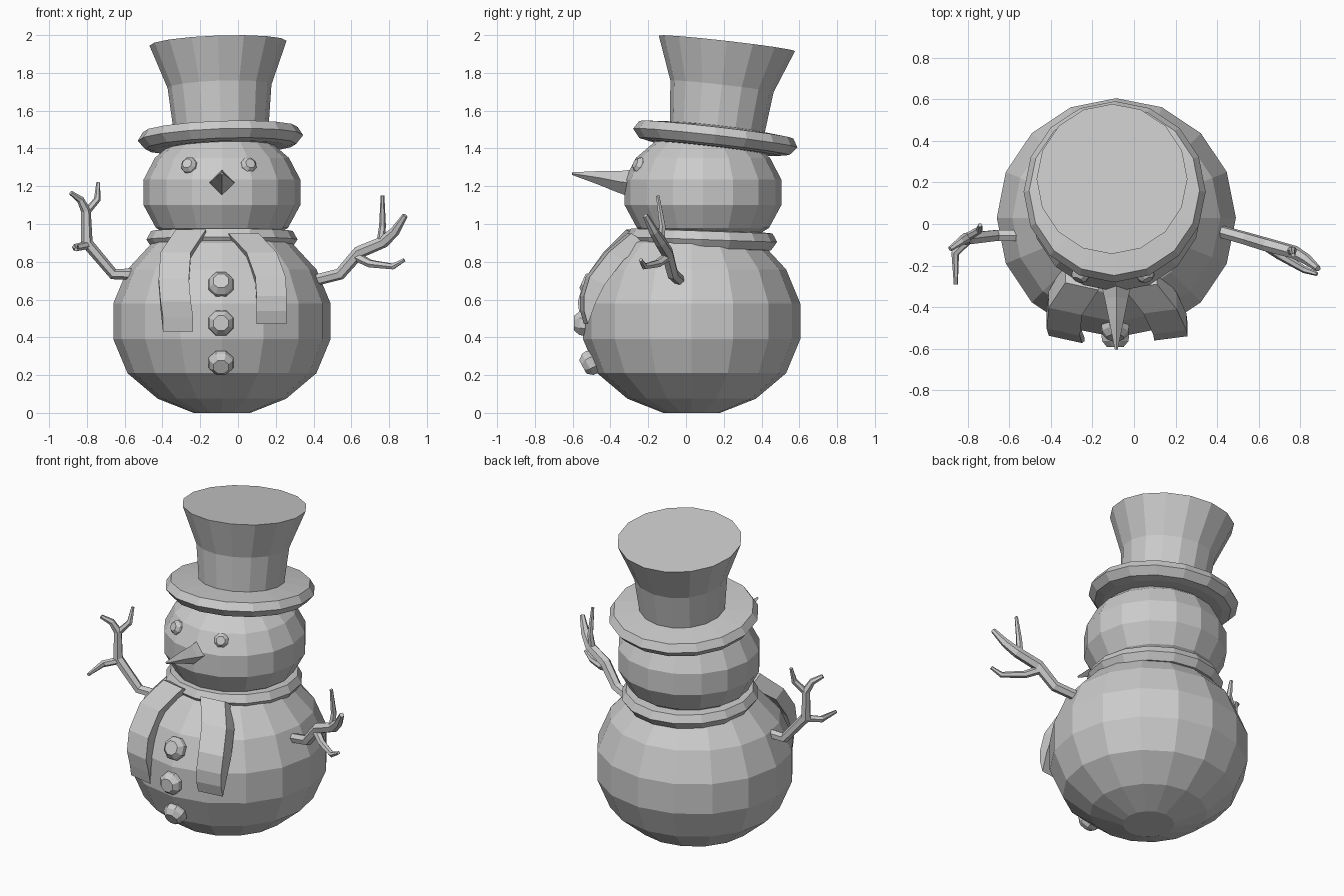
import bpy, bmesh
from math import cos, sin, tau, radians
from mathutils import Vector, Matrix, Euler

cube = bpy.data.objects.get("Cube")
if cube:
    bpy.data.objects.remove(cube)

GREY = (0.6, 0.6, 0.6, 1)
grey = bpy.data.materials.new("plain grey")
grey.use_nodes = True
grey.diffuse_color = GREY
grey.node_tree.nodes["Principled BSDF"].inputs["Base Color"].default_value = GREY

AXIS_X = -0.085


def loft(bm, rings):
    """Skin a list of equal rings and cap both ends."""
    rows = [[bm.verts.new(p) for p in ring] for ring in rings]
    for a, b in zip(rows, rows[1:]):
        for i in range(len(a)):
            j = (i + 1) % len(a)
            bm.faces.new((a[i], a[j], b[j], b[i]))
    bm.faces.new(rows[0][::-1])
    bm.faces.new(rows[-1])


def circle(radius, z, sides):
    return [Vector((radius * cos(tau * i / sides), radius * sin(tau * i / sides), z))
            for i in range(sides)]


def finish(name, bm):
    bmesh.ops.recalc_face_normals(bm, faces=bm.faces)
    mesh = bpy.data.meshes.new(name)
    bm.to_mesh(mesh)
    bm.free()
    mesh.materials.append(grey)
    obj = bpy.data.objects.new(name, mesh)
    bpy.context.collection.objects.link(obj)
    return obj


def lathe(name, profile, place, turn=(0, 0, 0), sides=16):
    """Turn (radius, height) pairs round z, then tilt and move."""
    bm = bmesh.new()
    loft(bm, [circle(r, z, sides) for r, z in profile])
    obj = finish(name, bm)
    angles = Euler([radians(a) for a in turn])
    obj.data.transform(Matrix.Translation(place) @ angles.to_matrix().to_4x4())
    return obj


def sweep(bm, path, radii, sides=6):
    """Tapered faceted tube along a path."""
    pts = [Vector(p) for p in path]
    steps = [(b - a).normalized() for a, b in zip(pts, pts[1:])]
    heading = Vector((0, 0, 1))
    frame = Matrix.Identity(3)
    rings = []
    for i, (p, r) in enumerate(zip(pts, radii)):
        t = (steps[max(i - 1, 0)] + steps[min(i, len(steps) - 1)]).normalized()
        frame = heading.rotation_difference(t).to_matrix() @ frame
        heading = t
        rings.append([p + frame @ v for v in circle(r, 0, sides)])
    loft(bm, rings)


# Snow balls
lathe("body", [(0.15, 0), (0.34, 0.075), (0.5, 0.21), (0.575, 0.39), (0.575, 0.58),
               (0.5, 0.76), (0.37, 0.9), (0.2, 0.97)], (AXIS_X, 0.03, 0))
lathe("head", [(0.24, 0.91), (0.35, 0.98), (0.415, 1.1), (0.415, 1.235),
               (0.355, 1.35), (0.25, 1.44), (0.14, 1.48)], (AXIS_X, 0.09, 0))

# Hat, leaning back and slightly sideways
HAT_TURN = (-6.5, -2, 0)
lathe("hat_brim", [(0.35, -0.055), (0.4, -0.045), (0.438, 0), (0.41, 0.045), (0.24, 0.06)],
      (-0.093, 0.155, 1.455), HAT_TURN)
lathe("hat_crown", [(0.252, 0), (0.275, 0.225), (0.363, 0.455)],
      (-0.09, 0.165, 1.505), HAT_TURN)

# Scarf loop
lathe("scarf_loop", [(0.33, -0.05), (0.37, -0.045), (0.4, 0), (0.375, 0.045), (0.3, 0.05)],
      (AXIS_X, 0.082, 0.918), (-2, 0, 0))

# Scarf tails: x, outer y and z, inner y and z down the strip
tails = {
    "scarf_tail_right": (0.22, [
        (-0.25, -0.3, 0.97, -0.2, 0.92), (-0.33, -0.42, 0.85, -0.34, 0.81),
        (-0.34, -0.52, 0.71, -0.44, 0.67), (-0.33, -0.555, 0.59, -0.5, 0.55),
        (-0.317, -0.545, 0.505, -0.53, 0.43)]),
    "scarf_tail_left": (-0.13, [
        (0.03, -0.3, 0.95, -0.22, 0.9), (0.125, -0.42, 0.85, -0.34, 0.81),
        (0.172, -0.52, 0.72, -0.44, 0.68), (0.178, -0.55, 0.62, -0.49, 0.58),
        (0.177, -0.55, 0.54, -0.53, 0.47)]),
}
for name, (slope, rows) in tails.items():
    bm = bmesh.new()
    rings = []
    for x, yo, zo, yi, zi in rows:
        half = 0.08
        lean = -slope * half
        rings.append([(x - half, yo - lean, zo), (x + half, yo + lean, zo),
                      (x + half, yi + lean, zi), (x - half, yi - lean, zi)])
    loft(bm, rings)
    finish(name, bm)


# Buttons and eyes: faceted studs facing out of the snow
def stud(name, place, facing, size):
    profile = [(0.7, -0.7), (1, -0.1), (0.95, 0.25), (0.6, 0.65)]
    obj = lathe(name, [(r * size, z * size) for r, z in profile], (0, 0, 0), (0, 0, 22.5), 8)
    turn = Vector(facing).to_track_quat('Z', 'Y').to_matrix().to_4x4()
    obj.data.transform(Matrix.Translation(place) @ turn)


for label, y, z, rise in (("top", -0.505, 0.68, 0.45), ("middle", -0.545, 0.475, 0),
                          ("bottom", -0.505, 0.265, -0.55)):
    stud(label + "_button", (AXIS_X - 0.005, y, z), (0, -1, rise), 0.072)
for label, side in (("right", -1), ("left", 1)):
    stud(label + "_eye", (AXIS_X - 0.017 + side * 0.157, -0.245, 1.31),
         (side * 0.4, -0.9, 0.4), 0.045)

# Nose
bm = bmesh.new()
sweep(bm, [(AXIS_X, -0.28, 1.215), (AXIS_X, -0.36, 1.225), (AXIS_X, -0.46, 1.245),
           (AXIS_X, -0.603, 1.267)], (0.075, 0.056, 0.036, 0.007), 4)
finish("nose", bm)

# Stick arms, each a main stem with twigs
arms = {
    "right_arm": [
        ([(-0.5, -0.055, 0.735), (-0.66, -0.055, 0.735), (-0.8, -0.07, 0.9),
          (-0.805, -0.065, 1.07), (-0.835, -0.085, 1.13), (-0.885, -0.12, 1.165)],
         (0.03, 0.03, 0.032, 0.026, 0.02, 0.012)),
        ([(-0.805, -0.065, 1.06), (-0.745, -0.03, 1.13), (-0.74, -0.005, 1.22)],
         (0.02, 0.018, 0.01)),
        ([(-0.79, -0.07, 0.89), (-0.86, -0.14, 0.875), (-0.857, -0.29, 0.865)],
         (0.022, 0.02, 0.01)),
    ],
    "left_arm": [
        ([(0.36, -0.02, 0.69), (0.54, -0.07, 0.735), (0.64, -0.1, 0.85),
          (0.77, -0.135, 0.905), (0.83, -0.17, 0.96), (0.885, -0.215, 1.045)],
         (0.03, 0.032, 0.034, 0.032, 0.026, 0.015)),
        ([(0.755, -0.13, 0.9), (0.765, -0.125, 0.99), (0.765, -0.15, 1.15)],
         (0.022, 0.018, 0.01)),
        ([(0.62, -0.095, 0.83), (0.7, -0.15, 0.79), (0.82, -0.22, 0.775),
          (0.88, -0.24, 0.81)], (0.025, 0.022, 0.017, 0.01)),
    ],
}
for name, stems in arms.items():
    bm = bmesh.new()
    for path, radii in stems:
        sweep(bm, path, radii)
    finish(name, bm)
